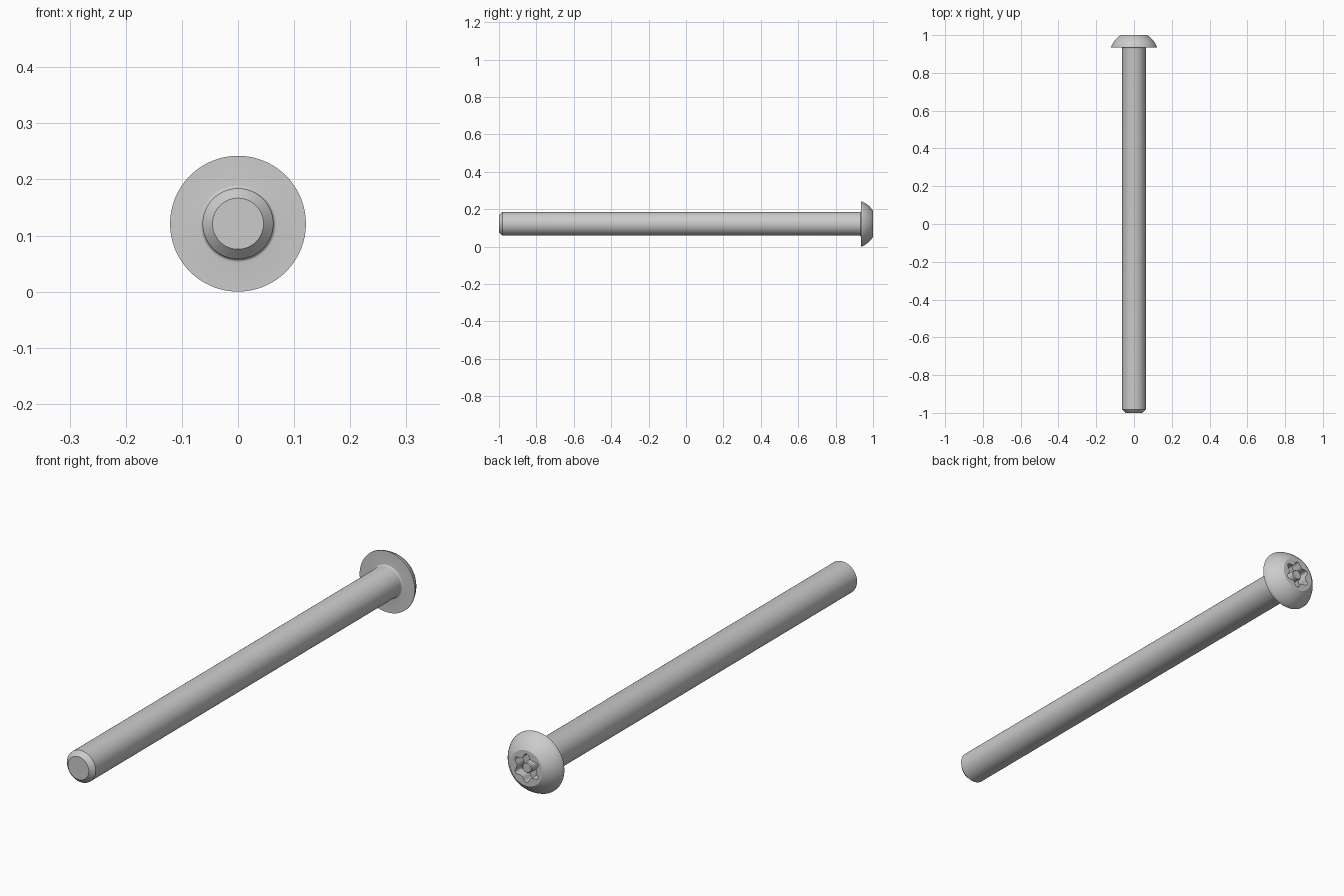
import bpy, bmesh
from math import sin, cos, tau, sqrt, radians, pi

if "Cube" in bpy.data.objects:
    bpy.data.objects.remove(bpy.data.objects["Cube"])

SEG = 96
AXIS_Z = 0.121


def loft(name, rings):
    """Loft rings (radius, y) along the y axis; radius may be a function of angle."""
    bm = bmesh.new()
    loops = []
    for radius, y in rings:
        loop = []
        for i in range(SEG):
            a = tau * i / SEG
            r = radius(a) if callable(radius) else radius
            loop.append(bm.verts.new((r * sin(a), y, AXIS_Z + r * cos(a))))
        loops.append(loop)
    for p, q in zip(loops, loops[1:]):
        for i in range(SEG):
            j = (i + 1) % SEG
            bm.faces.new((p[i], p[j], q[j], q[i]))
    bm.faces.new(loops[0])
    bm.faces.new(loops[-1])
    bmesh.ops.recalc_face_normals(bm, faces=bm.faces)
    mesh = bpy.data.meshes.new(name)
    bm.to_mesh(mesh)
    bm.free()
    obj = bpy.data.objects.new(name, mesh)
    bpy.context.collection.objects.link(obj)
    bpy.ops.object.select_all(action='DESELECT')
    obj.select_set(True)
    bpy.context.view_layer.objects.active = obj
    bpy.ops.object.shade_smooth_by_angle(angle=radians(30))
    return obj


def star(a):
    """Six-lobed drive outline."""
    return 0.041 + 0.016 * ((1 + cos(6 * a)) / 2) ** 1.3


SHAFT_R, HEAD_R, FLAT_R, SEAT_Y, RIM_Y = 0.063, 0.121, 0.070, 0.935, 0.939

# Chamfered tip and plain shaft
profile = [(0.0455, -1.0), (SHAFT_R, -0.982)]

# Small fillet where the shaft meets the head
f = 0.006
for k in range(6):
    t = k / 5 * pi / 2
    profile.append((SHAFT_R + f * (1 - cos(t)), SEAT_Y - f + f * sin(t)))

# Head: flat seat, thin rim, spherical dome up to the flat top
profile.append((HEAD_R, SEAT_Y))
c = (1 + RIM_Y - (HEAD_R ** 2 - FLAT_R ** 2) / (1 - RIM_Y)) / 2
dome_r = sqrt(FLAT_R ** 2 + (1 - c) ** 2)
for k in range(13):
    r = HEAD_R + (FLAT_R - HEAD_R) * k / 12
    profile.append((r, c + sqrt(dome_r ** 2 - r ** 2)))

# Star-shaped drive recess sunk into the top
FLOOR_Y = 0.957
profile += [(star, 1.0), (star, FLOOR_Y), (0.021, FLOOR_Y)]
loft("screw_body", profile)

# Security pin standing in the recess
loft("recess_pin", [(0.021, FLOOR_Y), (0.021, 0.994), (0.018, 0.997)])
